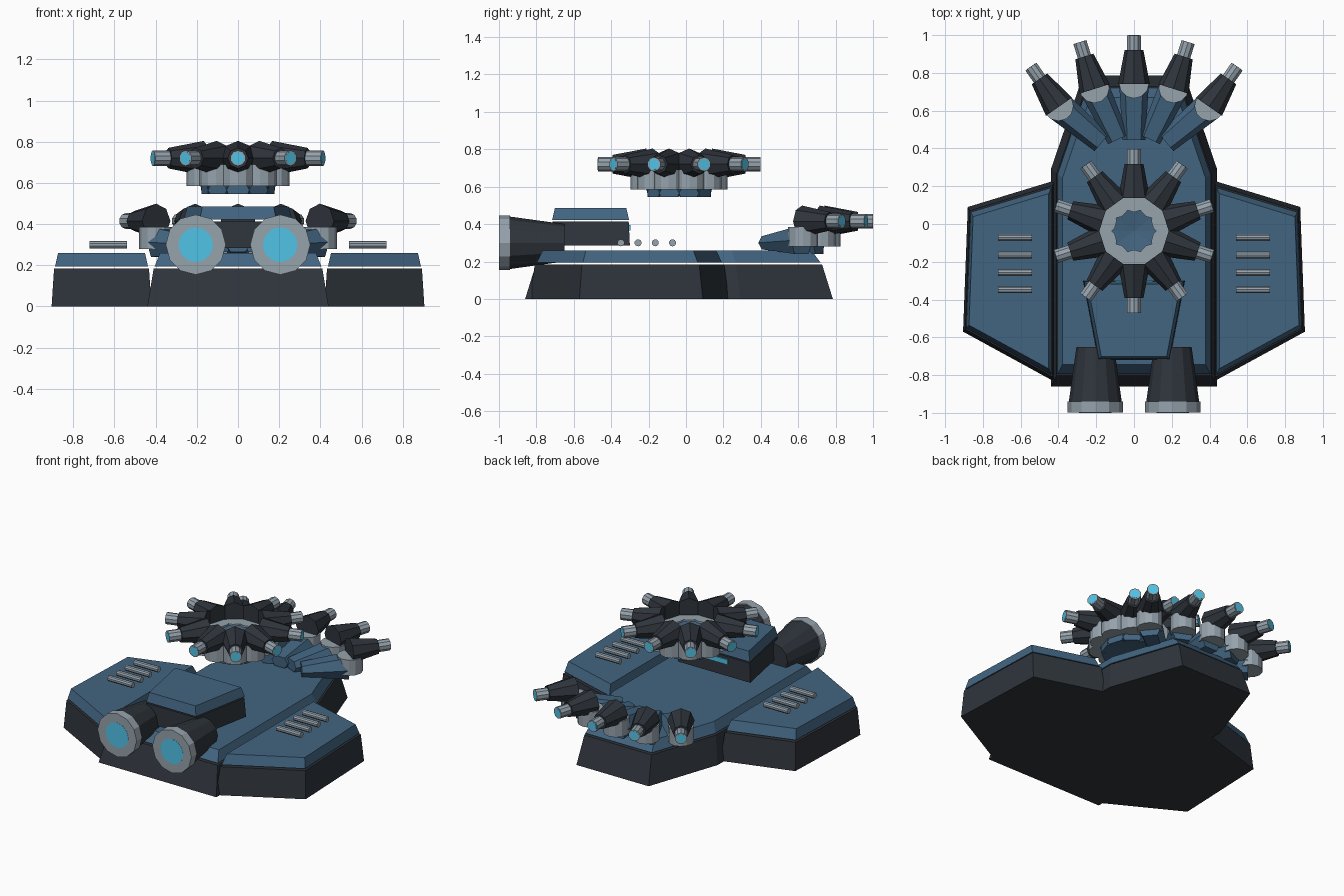
import bpy, bmesh
from math import sin, cos, radians
from mathutils import Vector, Matrix

if "Cube" in bpy.data.objects:
    bpy.data.objects.remove(bpy.data.objects["Cube"])


def material(name, rgb):
    m = bpy.data.materials.new(name)
    m.diffuse_color = (*rgb, 1)
    m.use_nodes = True
    m.node_tree.nodes["Principled BSDF"].inputs["Base Color"].default_value = m.diffuse_color
    return m


DARK = material("dark_armour", (0.028, 0.035, 0.045))
BLUE = material("blue_armour", (0.055, 0.13, 0.22))
GREY = material("bare_metal", (0.30, 0.36, 0.41))
GLOW = material("cyan_glow", (0.08, 0.55, 0.80))


def finish(name, bm, mat):
    bmesh.ops.recalc_face_normals(bm, faces=bm.faces)
    me = bpy.data.meshes.new(name)
    bm.to_mesh(me)
    bm.free()
    me.materials.append(mat)
    ob = bpy.data.objects.new(name, me)
    bpy.context.collection.objects.link(ob)
    return ob


def loft(name, low, high, mat):
    """Closed solid between two matching loops of points."""
    bm = bmesh.new()
    a = [bm.verts.new(p) for p in low]
    b = [bm.verts.new(p) for p in high]
    n = len(a)
    bm.faces.new(a)
    bm.faces.new(b)
    for i in range(n):
        j = (i + 1) % n
        bm.faces.new((a[i], a[j], b[j], b[i]))
    return finish(name, bm, mat)


def slab(name, outline, z0, z1, s0, s1, mat):
    """Horizontal plate, its outline scaled about its middle by s0 below and s1 above."""
    xs, ys = zip(*outline)
    cx, cy = (min(xs) + max(xs)) / 2, (min(ys) + max(ys)) / 2

    def ring(s, z):
        return [(cx + (x - cx) * s, cy + (y - cy) * s, z) for x, y in outline]
    return loft(name, ring(s0, z0), ring(s1, z1), mat)


def tube(name, p0, p1, r0, r1, sides, mat):
    """Straight cylinder or cone frustum from p0 to p1."""
    p0, p1 = Vector(p0), Vector(p1)
    d = p1 - p0
    bm = bmesh.new()
    rot = d.to_track_quat('Z', 'Y').to_matrix().to_4x4()
    bmesh.ops.create_cone(bm, cap_ends=True, segments=sides, radius1=r0, radius2=r1,
                          depth=d.length, matrix=Matrix.Translation((p0 + p1) / 2) @ rot)
    return finish(name, bm, mat)


def gun(name, x, y, z, angle, arm_angle):
    """Gun on a round pedestal at x, y; barrel axis at height z, angles turn from +y to +x."""
    d = Vector((sin(angle), cos(angle), 0))
    c = Vector((x, y, z))
    tube(name + "_pedestal", c + Vector((0, 0, -0.135)), c + Vector((0, 0, -0.03)),
         0.08, 0.08, 12, GREY)
    tube(name + "_housing", c - d * 0.005, c + d * 0.175, 0.084, 0.05, 8, DARK)
    tube(name + "_barrel", c + d * 0.16, c + d * 0.254, 0.038, 0.038, 10, GREY)
    tube(name + "_muzzle_glow", c + d * 0.25, c + d * 0.255, 0.03, 0.03, 10, GLOW)
    # rising, widening support arm
    a = Vector((sin(arm_angle), cos(arm_angle), 0))
    s = Vector((a.y, -a.x, 0))

    def section(back, w, z0, z1):
        o = c - a * back
        return [o + s * u + Vector((0, 0, v)) for u, v in
                ((-w * .6, z0), (w * .6, z0), (w, (z0 + z1) / 2), (w * .6, z1), (-w * .6, z1),
                 (-w, (z0 + z1) / 2))]
    loft(name + "_arm", section(0.30, 0.06, -0.15, -0.08), section(0.01, 0.078, -0.175, -0.03), BLUE)


# central hull and its deck plate
hull = [(-0.44, -0.86), (0.44, -0.86), (0.44, 0.29), (0.27, 0.785), (-0.27, 0.785), (-0.44, 0.29)]
slab("central_hull", hull, 0, 0.185, 1, 0.93, DARK)
slab("central_deck", hull, 0.195, 0.26, 0.92, 0.86, BLUE)

# side hulls, deck plates and vent bars
for side, k in (("left", -1), ("right", 1)):
    wing = [(k * x, y) for x, y in ((0.42, -0.835), (0.905, -0.57), (0.88, 0.09), (0.42, 0.23))]
    slab(side + "_hull", wing, 0, 0.185, 1, 0.95, DARK)
    slab(side + "_deck", wing, 0.195, 0.26, 0.93, 0.87, BLUE)
    for i in range(4):
        y = -0.072 - 0.092 * i
        tube(f"{side}_vent_bar_{i + 1}", (k * 0.54, y, 0.3), (k * 0.72, y, 0.3), 0.019, 0.019, 10, GREY)
    # engines
    x = k * 0.205
    tube(side + "_engine", (x, -0.65, 0.3), (x, -0.94, 0.3), 0.10, 0.14, 12, DARK)
    tube(side + "_engine_nozzle", (x, -0.94, 0.3), (x, -0.999, 0.3), 0.146, 0.146, 12, GREY)
    tube(side + "_engine_glow", (x, -0.99, 0.3), (x, -1.0, 0.3), 0.085, 0.085, 12, GLOW)

# bridge block, roof and window
bridge = [(-0.19, -0.72), (0.19, -0.72), (0.27, -0.30), (-0.27, -0.30)]
slab("bridge", bridge, 0.285, 0.413, 1, 0.97, DARK)
slab("bridge_roof", bridge, 0.422, 0.485, 0.98, 0.91, BLUE)
slab("bridge_window", [(-0.1, -0.32), (0.1, -0.32), (0.1, -0.298), (-0.1, -0.298)],
     0.365, 0.395, 1, 1, GLOW)

# ring of ten guns floating above the deck
for i in range(10):
    t = radians(36 * i)
    gun(f"ring_gun_{i + 1}", 0.18 * sin(t), -0.037 + 0.18 * cos(t), 0.72, t, t)

# fan of five guns on the rear deck
for i in range(-2, 3):
    t = radians(17.5 * i)
    x = 0.40 * i / 2 if abs(i) == 2 else 0.21 * i
    y = (0.745, 0.72, 0.625)[abs(i)]
    gun(f"rear_gun_{i + 3}", x, y, 0.415, t, radians(25 * i))
